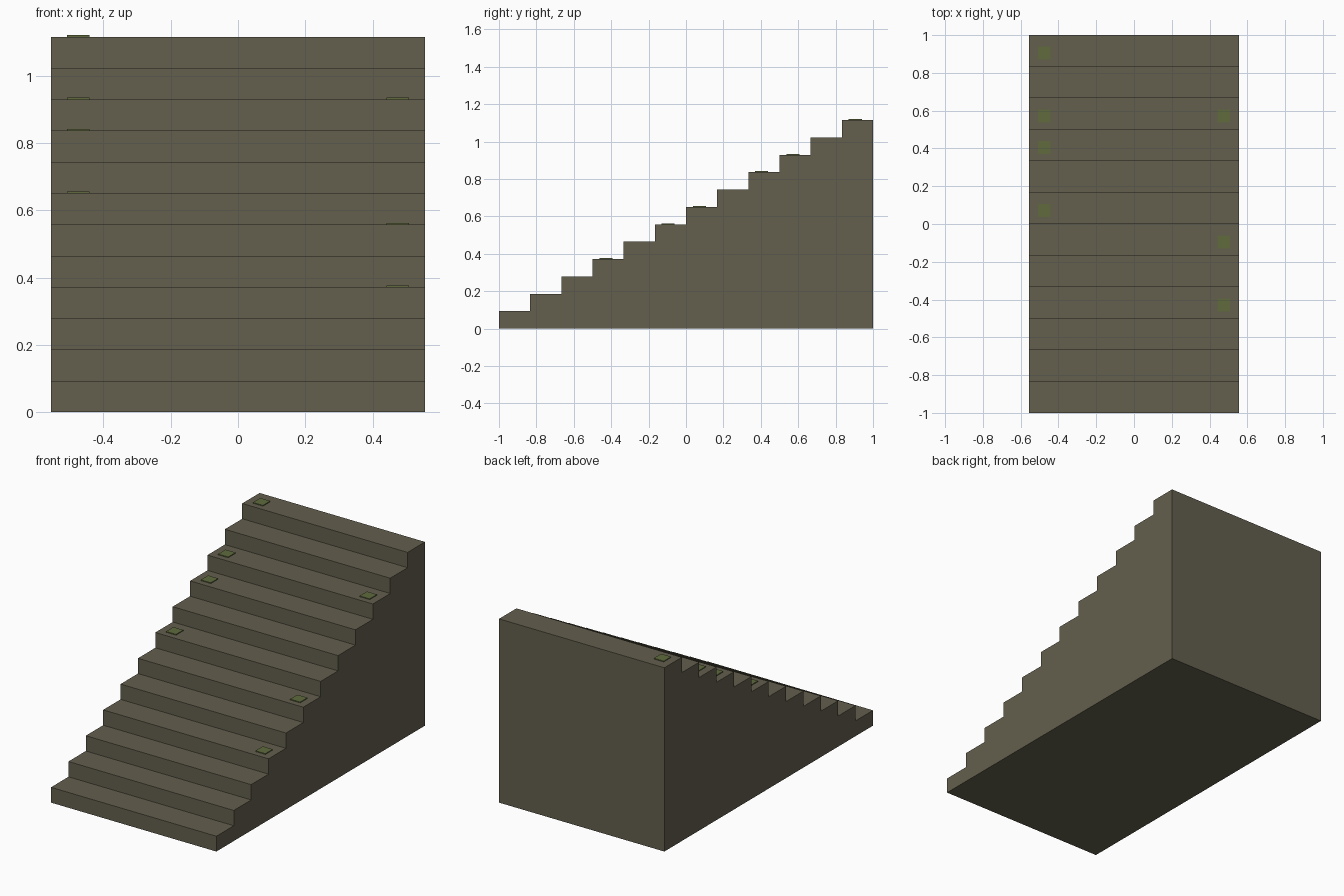
import bpy

if "Cube" in bpy.data.objects:
    bpy.data.objects.remove(bpy.data.objects["Cube"])

STEPS = 12
WIDTH = 1.11
DEPTH = 2.0 / STEPS
RISE = 1.115 / STEPS


def material(name, rgb):
    m = bpy.data.materials.new(name)
    m.diffuse_color = (*rgb, 1.0)
    m.use_nodes = True
    m.node_tree.nodes["Principled BSDF"].inputs["Base Color"].default_value = m.diffuse_color
    return m


def box(name, center, size, mat):
    bpy.ops.mesh.primitive_cube_add(size=1, location=center)
    ob = bpy.context.object
    ob.name = name
    ob.scale = size
    bpy.ops.object.transform_apply(location=False, rotation=False, scale=True)
    ob.data.materials.append(mat)
    return ob


stone = material("weathered stone", (0.125, 0.116, 0.076))
moss = material("moss green", (0.115, 0.145, 0.048))


def step_y(i):
    return -1 + (i + 0.5) * DEPTH


# Solid steps, each reaching the ground
for i in range(STEPS):
    h = (i + 1) * RISE
    box(f"step_{i + 1}", (0, step_y(i), h / 2), (WIDTH, DEPTH, h), stone)

# Thin moss patches near the step ends
for side, indices in ((-1, (6, 8, 9, 11)), (1, (3, 5, 9))):
    for i in indices:
        top = (i + 1) * RISE
        box(f"moss_patch_{i + 1}", (side * 0.475, step_y(i) - 0.012, top + 0.0015),
            (0.067, 0.07, 0.007), moss)
